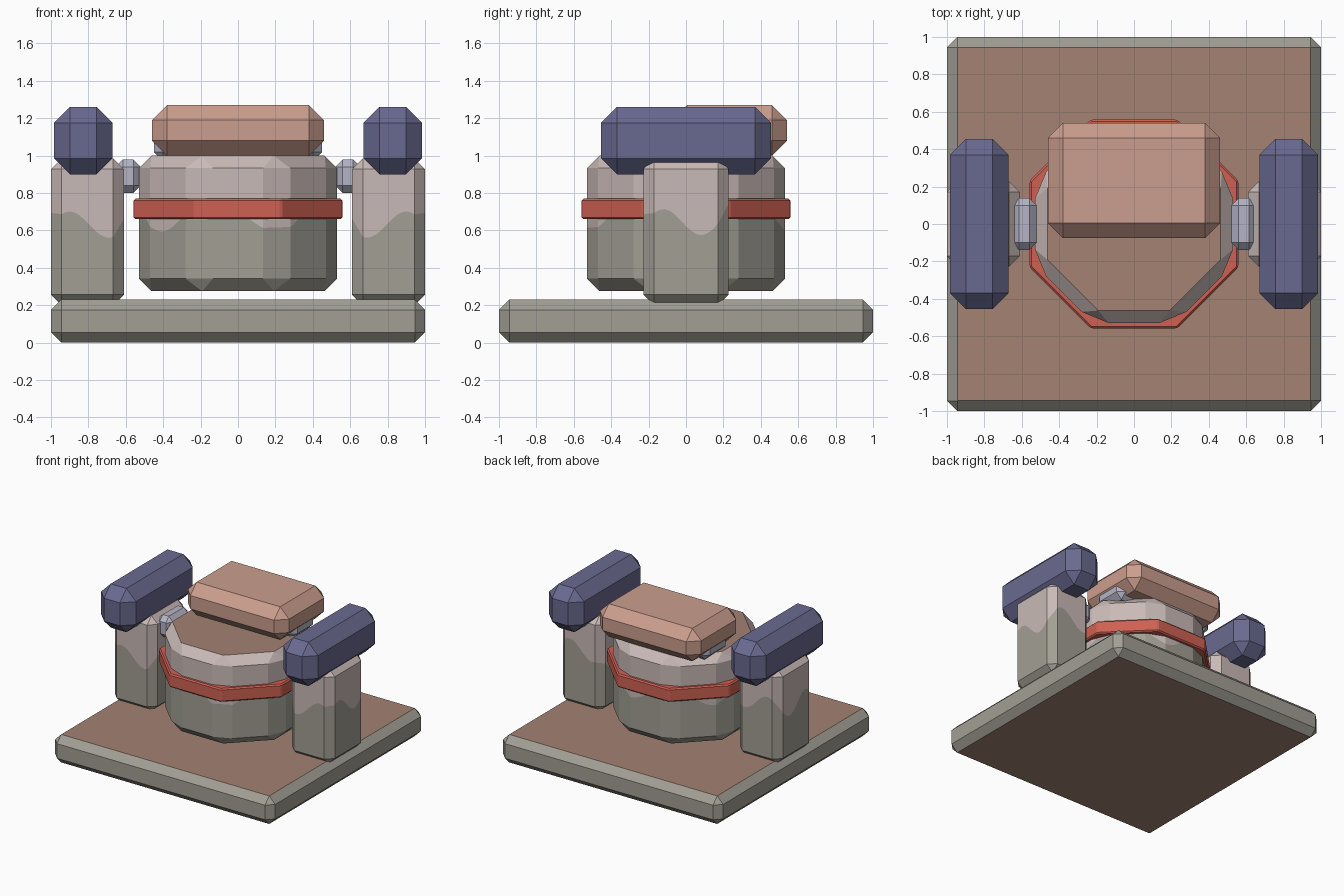
import bpy, bmesh, math
from mathutils import Vector

if "Cube" in bpy.data.objects:
    bpy.data.objects.remove(bpy.data.objects["Cube"])


def material(name, hexa):
    m = bpy.data.materials.new(name)
    srgb = [int(hexa[i:i + 2], 16) / 255 for i in (0, 2, 4)]
    m.diffuse_color = [((c + 0.055) / 1.055) ** 2.4 for c in srgb] + [1]
    m.use_nodes = True
    m.node_tree.nodes["Principled BSDF"].inputs["Base Color"].default_value = m.diffuse_color
    return m


BROWN = material("dusty brown", "a38272")
GREY = material("stone grey", "a29f94")
PINK = material("pale pink grey", "c9bab7")
PEACH = material("peach", "cb9e8e")
BLUE = material("slate blue", "696a90")
RED = material("brick red", "cf6153")
LILAC = material("lilac grey", "b4b4c6")


def rect(x0, x1, y0, y1):
    """Rectangle outline as a function of the inset distance."""
    return lambda b: [Vector(p) for p in ((x0 + b, y0 + b), (x1 - b, y0 + b),
                                          (x1 - b, y1 - b), (x0 + b, y1 - b))]


def octagon(apothem):
    def outline(b):
        r = (apothem - b) / math.cos(math.pi / 8)
        return [Vector((r * math.cos(a), r * math.sin(a)))
                for a in (math.pi / 8 + k * math.pi / 4 for k in range(8))]
    return outline


def prism(name, outline, z0, z1, b, mats, setback=None, wave=None):
    """Chamfered prism. mats = (lower sides, upper sides, caps);
    wave(x, y) gives the height where lower and upper colours meet."""
    s = b if setback is None else setback
    outer, inner = outline(0), outline(b)
    n = 12 if wave else 1
    side, cap = [], []
    for i in range(len(outer)):
        j = (i + 1) % len(outer)
        e = (outer[j] - outer[i]).normalized() * s
        for k in range(n + 1):
            side.append((outer[i] + e).lerp(outer[j] - e, k / n))
            cap.append(inner[i].lerp(inner[j], k / n))
    rings = [[(p.x, p.y, z0) for p in cap], [(p.x, p.y, z0 + b) for p in side]]
    slots = [0, 0]
    if wave:
        rings.append([(p.x, p.y, wave(p.x, p.y)) for p in side])
        slots.append(1)
    rings += [[(p.x, p.y, z1 - b) for p in side], [(p.x, p.y, z1) for p in cap]]
    slots += [1]
    if not wave:
        slots = [0, 0, 0]
    else:
        slots = [0, 0, 1, 1]
    bm = bmesh.new()
    vs = [[bm.verts.new(p) for p in r] for r in rings]
    m = len(side)
    for r, slot in enumerate(slots):
        for i in range(m):
            j = (i + 1) % m
            f = bm.faces.new((vs[r][i], vs[r][j], vs[r + 1][j], vs[r + 1][i]))
            f.material_index = slot
    for f in (bm.faces.new(vs[0][::-1]), bm.faces.new(vs[-1])):
        f.material_index = 2
    bmesh.ops.remove_doubles(bm, verts=bm.verts, dist=1e-5)
    bmesh.ops.recalc_face_normals(bm, faces=bm.faces)
    me = bpy.data.meshes.new(name)
    bm.to_mesh(me)
    bm.free()
    for mt in mats:
        me.materials.append(mt)
    ob = bpy.data.objects.new(name, me)
    bpy.context.collection.objects.link(ob)
    return ob


def post_wave(x, y):
    return 0.64 + 0.07 * (math.sin(15 * (abs(x) - 0.795)) - math.sin(15.7 * (y + 0.02)))


def pot_wave(x, y):
    return 0.68 - 0.085 * math.cos(5 * (math.atan2(y, x) + math.radians(68)))


# base slab with brown top and bottom
prism("base", rect(-1, 1, -1, 1), 0, 0.23, 0.055, (GREY, GREY, BROWN))

# hanging pot, its band and the lid block
prism("pot", octagon(0.53), 0.275, 1.0, 0.067, (GREY, PINK, BROWN), 0.085, pot_wave)
prism("pot_band", octagon(0.558), 0.66, 0.77, 0.01, (RED,) * 3, 0.01)
prism("lid_hinge", rect(-0.45, 0.45, 0.08, 0.38), 0.97, 1.14, 0.05, (LILAC,) * 3)
prism("lid_block", rect(-0.46, 0.46, -0.075, 0.54), 1.0, 1.27, 0.08, (PEACH,) * 3)

# posts, cap beams and pivots on both sides
for side, sx in (("left", -1), ("right", 1)):
    def pair(a, b, y0, y1):
        return rect(min(a * sx, b * sx), max(a * sx, b * sx), y0, y1)
    prism(side + "_post", pair(0.61, 1.0, -0.228, 0.228), 0.2, 0.985, 0.057,
          (GREY, PINK, BROWN), None, post_wave)
    prism(side + "_beam", pair(0.67, 0.985, -0.455, 0.455), 0.9, 1.26, 0.086, (BLUE,) * 3)
    prism(side + "_pivot", pair(0.52, 0.655, -0.138, 0.138), 0.8, 0.98, 0.04, (LILAC,) * 3)
